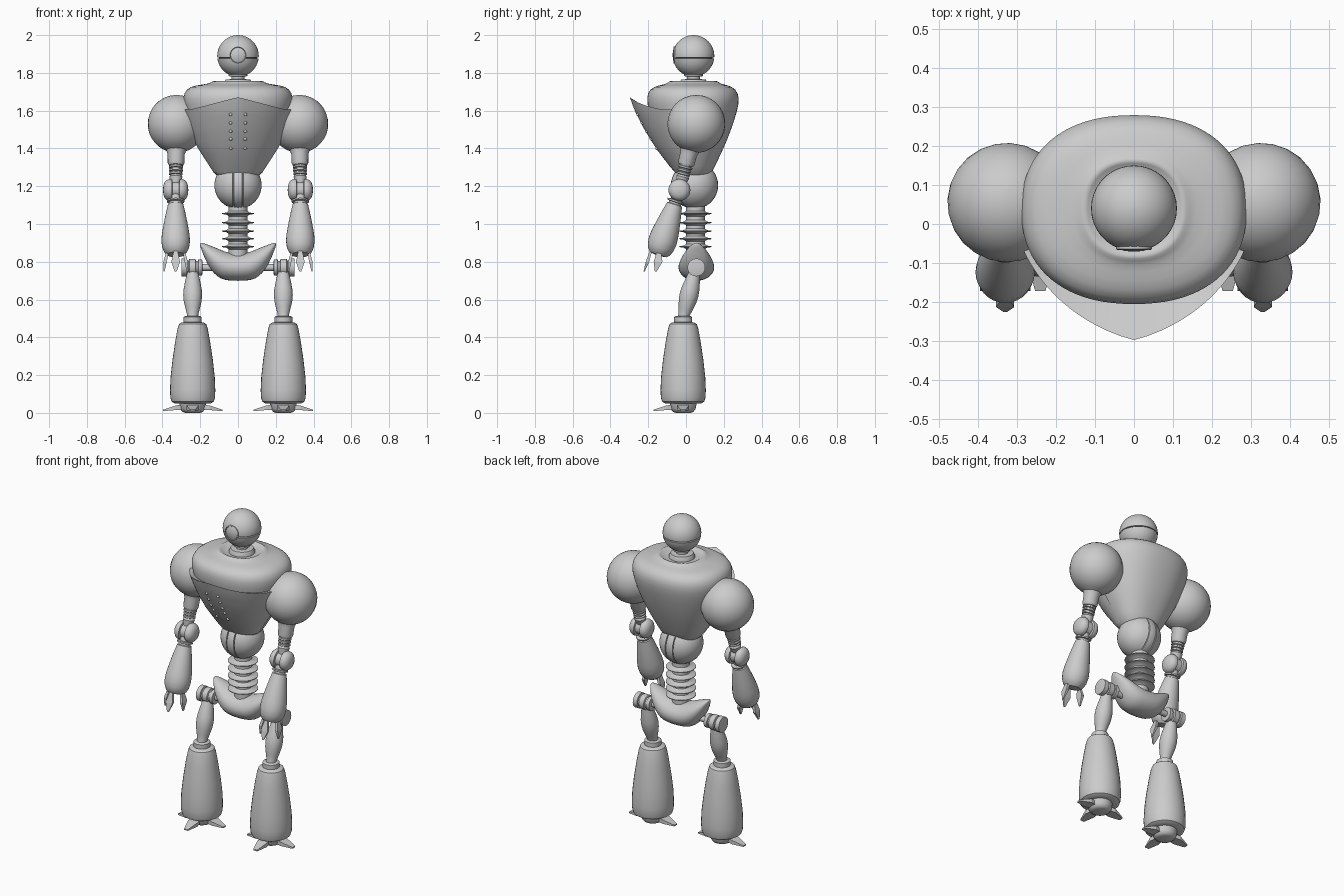
import bpy, bmesh, math
from mathutils import Vector as V

if "Cube" in bpy.data.objects:
    bpy.data.objects.remove(bpy.data.objects["Cube"])


def loft(name, rings, subsurf=0, closed=True, angle=35):
    """Skin a list of equal-length point rings."""
    bm = bmesh.new()
    vs = [[bm.verts.new(p) for p in r] for r in rings]
    n = len(rings[0])
    for a, b in zip(vs, vs[1:]):
        for i in range(n if closed else n - 1):
            j = (i + 1) % n
            bm.faces.new((a[i], a[j], b[j], b[i]))
    if closed:
        bm.faces.new(vs[0])
        bm.faces.new(vs[-1])
    bmesh.ops.recalc_face_normals(bm, faces=bm.faces)
    me = bpy.data.meshes.new(name)
    bm.to_mesh(me)
    bm.free()
    ob = bpy.data.objects.new(name, me)
    bpy.context.collection.objects.link(ob)
    bpy.ops.object.select_all(action='DESELECT')
    ob.select_set(True)
    bpy.context.view_layer.objects.active = ob
    if subsurf:
        bpy.ops.object.shade_smooth()
        m = ob.modifiers.new("subsurf", 'SUBSURF')
        m.levels = m.render_levels = subsurf
    elif angle:
        bpy.ops.object.shade_smooth_by_angle(angle=math.radians(angle))
    return ob


def lathe(name, profile, loc, axis=(0, 0, 1), segs=28):
    """Revolve (radius, distance) pairs around an axis through loc."""
    q = V(axis).to_track_quat('Z', 'Y')
    rings = []
    for r, h in profile:
        r = max(r, 0.001)
        rings.append([V(loc) + q @ V((r * math.cos(a), r * math.sin(a), h))
                      for a in (2 * math.pi * i / segs for i in range(segs))])
    return loft(name, rings)


def ball(r, grooves=(), n=20):
    """Sphere profile with narrow grooves cut at given heights."""
    pts = [(r * math.sin(math.pi * i / n), -r * math.cos(math.pi * i / n)) for i in range(n + 1)]
    pts = [p for p in pts if all(abs(p[1] - g) > .005 for g in grooves)]
    for g in grooves:
        w = math.sqrt(r * r - g * g)
        k = sum(p[1] < g for p in pts)
        pts[k:k] = [(w, g - .003), (w - .01, g - .002), (w - .01, g + .002), (w, g + .003)]
    return pts


def blade(name, pts, side, up, sizes):
    """Tapered box along pts; sizes are (half width, half thickness)."""
    side, up = V(side), V(up)
    rings = [[V(p) + side * w * a + up * t * b for a, b in ((-1, -1), (1, -1), (1, 1), (-1, 1))]
             for p, (w, t) in zip(pts, sizes)]
    return loft(name, rings, angle=0)


# Head, eye and neck
lathe("head", ball(.11, (-.012,), 24), (0, .04, 1.89), segs=36)
lathe("eye", [(.046, -.02), (.046, .004), (.042, .007), (.039, .003), (.025, .009), (0, .011)],
      (0, -.06, 1.895), (0, -1, 0))
lathe("neck", [(.075, 1.72), (.075, 1.745), (.065, 1.765), (.035, 1.767), (.035, 1.78),
               (.05, 1.783), (.05, 1.795), (.04, 1.81)], (0, .04, 0))

# Torso sections: z, half width, front y, back y
SEC = [(1.225, .10, -.025, .115), (1.30, .145, -.075, .15), (1.40, .205, -.13, .20),
       (1.50, .25, -.17, .24), (1.60, .283, -.20, .273), (1.67, .295, -.21, .285),
       (1.715, .275, -.195, .265), (1.735, .23, -.145, .225), (1.742, .15, -.10, .18),
       (1.757, .135, -.09, .17), (1.757, .118, -.075, .155), (1.735, .105, -.06, .145)]


def section_point(sec, a, grow=0.0):
    """Point on a torso section; angle 0 faces front."""
    z, rx, yf, yb = sec
    s, c = math.sin(a), math.cos(a)
    cy, ry = (yf + yb) / 2, (yb - yf) / 2
    return V((math.copysign(abs(s) ** .88, s) * (rx + grow),
              cy - math.copysign(abs(c) ** .88, c) * (ry + grow), z))


def section_at(z):
    for a, b in zip(SEC, SEC[1:]):
        if a[0] <= z <= b[0]:
            f = (z - a[0]) / (b[0] - a[0])
            return tuple(u + (v - u) * f for u, v in zip(a, b))


loft("torso", [[section_point(s, 2 * math.pi * i / 40) for i in range(40)] for s in SEC], subsurf=1)


# Chest plate with a pointed prow
def prow(a):
    return max(0, 1 - abs(a) / math.radians(60)) ** 1.5


def plate_point(a, z):
    top = 1.605 + .065 * prow(a)
    t = (top - z) / (top - 1.27)
    p = section_point(section_at(z), a, .016 * (1 - t) + .001)
    p.y -= .07 * prow(a) * (1 - t)
    return p


angles = [math.radians(d) for d in range(-85, 86, 5)]
rows = [[section_point(section_at(1.60), a, -.015) for a in angles]]
for k in range(11):
    rows.append([plate_point(a, (1.605 + .065 * prow(a)) * (1 - k / 10) + 1.27 * k / 10) for a in angles])
loft("chest_plate", rows, closed=False, angle=30)
for s in (-1, 1):
    for z in (1.58, 1.535, 1.49, 1.45, 1.40):
        a = s * math.asin((.037 / section_at(z)[1]) ** (1 / .88))
        lathe("rivet", ball(.009, n=6), plate_point(a, z), (0, -1, 0), 10)

# Belly ball and ribbed spine
lathe("belly", ball(.125, (-.025, .025), 24), (0, .045, 1.205), (1, 0, 0), 36)
spine = [(.05, .80)]
for z in (.88, .922, .962, 1.007, 1.055):
    spine += [(.05, z - .014), (.06, z - .006), (.086, z - .002), (.086, z + .002), (.06, z + .006), (.05, z + .014)]
lathe("spine", spine + [(.05, 1.12)], (0, .05, 0))

# Crescent pelvis: x, top z, bottom z, half depth
half = [(.05, .847, .70, .095), (.09, .863, .707, .09), (.13, .88, .738, .077),
        (.165, .893, .79, .055), (.188, .90, .85, .032), (.202, .902, .885, .01)]
pel = [(-x, t, b, d) for x, t, b, d in reversed(half)] + [(0, .843, .698, .096)] + half
loft("pelvis", [[V((x, .055 + d * math.cos(a), (t + b) / 2 + (t - b) / 2 * math.sin(a)))
                 for a in (2 * math.pi * i / 24 for i in range(24))] for x, t, b, d in pel], subsurf=1)

for s in (-1, 1):
    # Hip axle and drum
    lathe("hip_axle", [(.018, .08), (.018, .21)], (0, .055, .77), (s, 0, 0), 16)
    lathe("hip_joint", [(.03, .188), (.042, .19), (.042, .21), (.035, .213), (.035, .222), (.045, .225),
                        (.045, .258), (.037, .261), (.037, .268), (.047, .27), (.047, .298), (.04, .30)],
          (0, .055, .77), (s, 0, 0))
    # Thigh and lower leg
    x = .24 * s
    lathe("thigh", [(.03, .02), (.04, .065), (.048, .11), (.05, .14), (.047, .175), (.038, .215),
                    (.03, .245), (.03, .28)], (x, .05, .76), (0, -.065, -.26))
    lathe("lower_leg", [(.06, .05), (.095, .05), (.112, .06), (.118, .08), (.12, .12), (.117, .19),
                        (.107, .28), (.092, .38), (.08, .445), (.072, .47), (.06, .478), (.048, .48),
                        (.048, .507), (.04, .512), (.03, .512)], (x, -.015, 0), segs=32)
    lathe("foot", [(.04, 0), (.055, .006), (.066, .022), (.072, .055)], (x, -.015, 0))
    # Three toes
    for d in ((1, 0), (-1, 0), (0, -1)):
        pts = [(x + d[0] * r, -.015 + d[1] * r, z) for r, z in ((.04, .032), (.09, .027), (.157, .013))]
        blade("toe", pts, (-d[1], d[0], 0), (0, 0, 1), ((.022, .014), (.032, .012), (.013, .004)))

    # Shoulder ball with sleeve
    shoulder, elbow = V((.325 * s, .055, 1.53)), V((.33 * s, -.035, 1.18))
    arm = elbow - shoulder
    lathe("shoulder", ball(.153, n=18)[:-2] + [(.05, .152), (.045, .165), (.044, .215), (.038, .227), (.03, .227)],
          shoulder, arm, 24)
    # Ringed upper arm
    rib = [(.03, .21)]
    for h, r in ((.237, .038), (.255, .037), (.273, .036)):
        rib += [(r - .007, h - .007), (r, h - .004), (r, h + .004), (r - .007, h + .007)]
    lathe("upper_arm", rib + [(.035, .29), (.025, .33)], shoulder, arm)
    # Elbow of two domes
    dome = [(.043, .018), (.055, .02), (.058, .032), (.053, .047), (.042, .058), (.025, .065), (0, .067)]
    lathe("elbow", [(r, -h) for r, h in reversed(dome)] + dome, elbow, (1, 0, 0))
    # Forearm with cuff
    lathe("forearm", [(.03, .03), (.03, .055), (.046, .058), (.046, .066), (.034, .069), (.034, .078),
                      (.041, .081), (.05, .12), (.062, .18), (.073, .245), (.076, .285), (.071, .32),
                      (.06, .345), (.045, .36), (0, .367)], elbow, (0, -.095, -.29))
    # Three claws
    for d in ((0, -1), (1, 0), (-1, 0)):
        c = V((.33 * s, -.143, 0))
        o = V((d[0], d[1], 0))
        pts = [c + o * r + V((0, y, z)) for r, y, z in
               ((.042, 0, .86), (.056, -.005, .80), (.062, -.017, .748))]
        blade("claw", pts, (-d[1], d[0], 0), o, ((.010, .006), (.023, .009), (.005, .003)))
